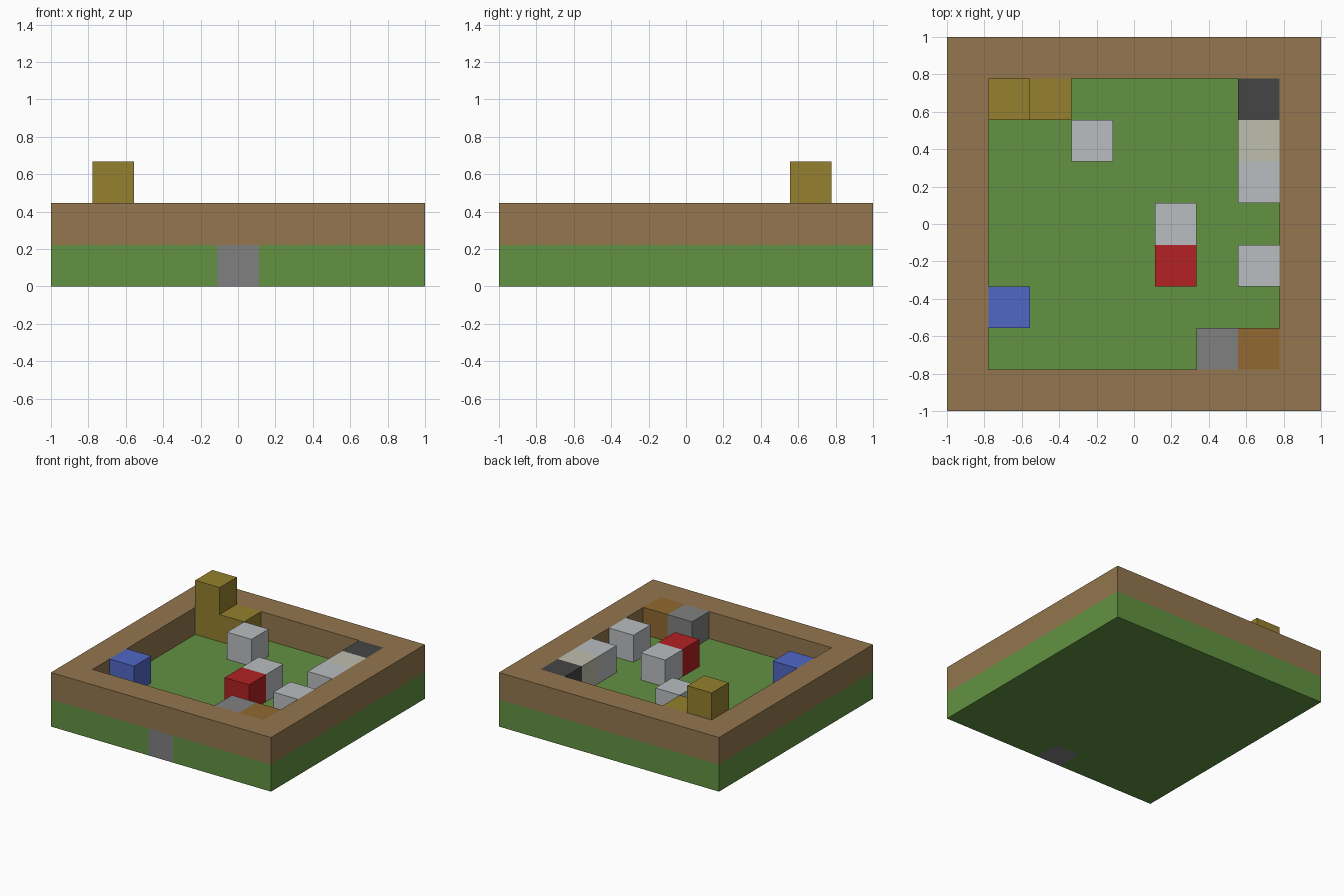
import bpy
import bmesh
from math import pi
from mathutils import Vector

if "Cube" in bpy.data.objects:
    bpy.data.objects.remove(bpy.data.objects["Cube"], do_unlink=True)

CELL = 2 / 9  # the courtyard is a nine by nine grid of blocks


def to_linear(value):
    c = value / 255
    return c / 12.92 if c <= 0.04045 else ((c + 0.055) / 1.055) ** 2.4


def material(name, r, g, b):
    mat = bpy.data.materials.new(name)
    colour = (to_linear(r), to_linear(g), to_linear(b), 1)
    mat.use_nodes = True
    mat.diffuse_color = colour
    bsdf = next(n for n in mat.node_tree.nodes if n.type == "BSDF_PRINCIPLED")
    bsdf.inputs["Base Color"].default_value = colour
    bsdf.inputs["Roughness"].default_value = 0.9
    return mat


grass = material("grass green", 99, 146, 66)
earth = material("earth brown", 147, 118, 78)
gold = material("dull gold", 149, 128, 46)
white = material("pale grey", 186, 189, 192)
cream = material("cream", 190, 189, 174)
black = material("charcoal", 69, 69, 69)
red = material("red", 178, 33, 35)
blue = material("blue", 80, 103, 197)
grey = material("stone grey", 128, 128, 128)
orange = material("orange brown", 145, 105, 49)

# Each part is a set of grid cells (column, row, layer)
SPAN = range(-4, 5)
doorstep = {(0, -4, 0)}
ground = {(x, y, 0) for x in SPAN for y in SPAN} - doorstep
wall = {(x, y, 1) for x in SPAN for y in SPAN if max(abs(x), abs(y)) == 4}

parts = [
    ("grass_base", grass, ground),
    ("stone_doorstep", grey, doorstep),
    ("boundary_wall", earth, wall),
    ("gold_tower", gold, {(-3, 3, 1), (-3, 3, 2), (-2, 3, 1)}),
    ("blue_block", blue, {(-3, -2, 1)}),
    ("red_block", red, {(1, -1, 1)}),
    ("back_white_block", white, {(-1, 2, 1)}),
    ("centre_white_block", white, {(1, 0, 1)}),
    ("side_white_block", white, {(3, 1, 1)}),
    ("front_white_block", white, {(3, -1, 1)}),
    ("cream_block", cream, {(3, 2, 1)}),
    ("charcoal_block", black, {(3, 3, 1)}),
    ("stone_block", grey, {(2, -3, 1)}),
    ("orange_block", orange, {(3, -3, 1)}),
]
occupied = set().union(*(cells for _, _, cells in parts))


def build_part(name, mat, cells):
    """Outer skin of a set of cells, without faces buried between blocks."""
    bm = bmesh.new()
    for cell in cells:
        centre = Vector(cell) + Vector((0, 0, 0.5))
        for axis in range(3):
            for sign in (-1, 1):
                normal = Vector((0, 0, 0))
                normal[axis] = sign
                if tuple(int(c + n) for c, n in zip(cell, normal)) in occupied:
                    continue
                u = Vector((0, 0, 0))
                u[(axis + 1) % 3] = 0.5
                v = normal.cross(u)
                mid = centre + normal / 2
                corners = (mid - u - v, mid + u - v, mid + u + v, mid - u + v)
                bm.faces.new([bm.verts.new(p * CELL) for p in corners])
    # Weld the squares and merge them into large flat faces
    bmesh.ops.remove_doubles(bm, verts=bm.verts, dist=0.001)
    bmesh.ops.dissolve_limit(bm, angle_limit=pi / 180, verts=bm.verts, edges=bm.edges)
    mesh = bpy.data.meshes.new(name)
    bm.to_mesh(mesh)
    bm.free()
    mesh.materials.append(mat)
    bpy.context.collection.objects.link(bpy.data.objects.new(name, mesh))


for part in parts:
    build_part(*part)
